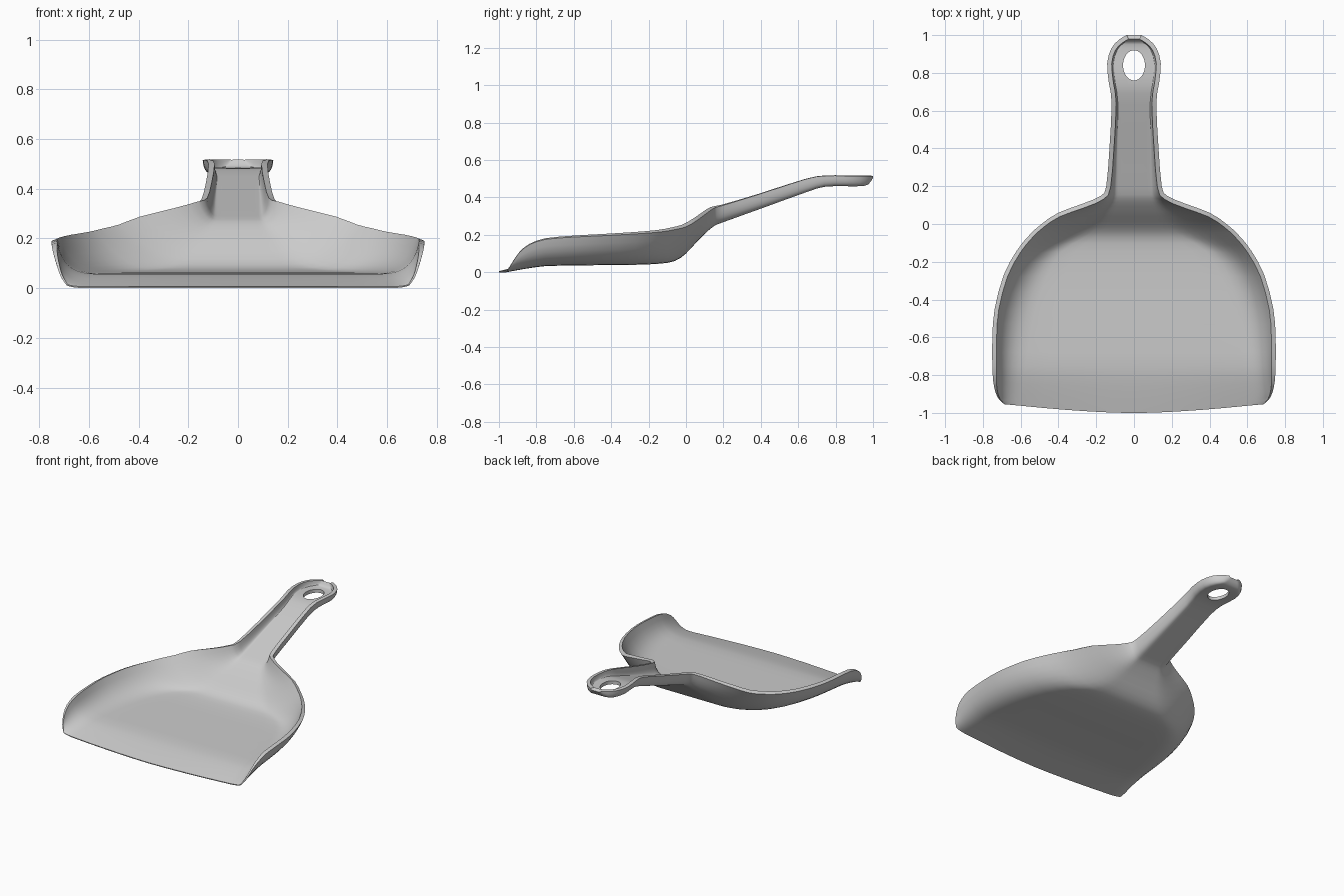
import bpy, bmesh, math

if "Cube" in bpy.data.objects:
    bpy.data.objects.remove(bpy.data.objects["Cube"])

# Cross-sections front to back:
# y, floor half-width, rim half-width, floor z, rim z, wall fullness
SECTIONS = [
    (-1.00, .60, .690, .000, .012, .8),
    (-.975, .60, .715, .004, .050, .85),
    (-.93, .60, .733, .011, .105, .85),
    (-.86, .59, .745, .021, .148, .85),
    (-.75, .575, .750, .033, .176, .85),
    (-.60, .55, .750, .036, .188, .8),
    (-.45, .52, .738, .038, .195, .75),
    (-.27, .46, .690, .040, .205, .7),
    (-.14, .38, .620, .046, .215, .6),
    (-.06, .26, .555, .060, .228, .5),
    (.00, .19, .490, .100, .243, .45),
    (.06, .14, .400, .165, .278, .4),
    (.11, .11, .265, .214, .315, .45),
    (.15, .09, .175, .247, .343, .6),
    (.20, .085, .147, .268, .358, .8),
    (.40, .085, .130, .340, .420, .9),
    (.64, .085, .118, .427, .498, .9),
    (.74, .095, .132, .457, .515, .9),
    (.85, .105, .142, .460, .515, .9),
    (.93, .085, .120, .460, .515, .9),
    (.975, .050, .080, .470, .515, .9),
    (1.00, .020, .040, .505, .515, .9),
]
FLOOR_STEPS, WALL_STEPS, SUB = 5, 7, 2


def smooth_rows(rows, sub):
    """Catmull-Rom interpolation between sections."""
    out = []
    for i in range(len(rows) - 1):
        a, b, c, d = (rows[max(i - 1, 0)], rows[i], rows[i + 1],
                      rows[min(i + 2, len(rows) - 1)])
        for s in range(sub):
            t = s / sub
            out.append([.5 * (2*q + (r - p)*t + (2*p - 5*q + 4*r - s3)*t*t
                        + (3*q - p - 3*r + s3)*t**3)
                        for p, q, r, s3 in zip(a, b, c, d)])
    return out + [list(rows[-1])]


def half_profile(f, w, zf, zr, k):
    """Flat floor followed by a curved wall up to the rim."""
    pts = [(f * i / FLOOR_STEPS, zf) for i in range(FLOOR_STEPS)]
    cx = f + k * (w - f)
    for i in range(WALL_STEPS + 1):
        t = i / WALL_STEPS
        pts.append(((1-t)**2*f + 2*t*(1-t)*cx + t*t*w,
                    (1-t*t)*zf + t*t*zr))
    return pts


# Dustpan shell: pan and channel handle in one lofted surface
bm = bmesh.new()
grid, thick = [], []
for y, f, w, zf, zr, k in smooth_rows(SECTIONS, SUB):
    half = half_profile(f, w, zf, zr, k)
    full = [(-x, z) for x, z in half[:0:-1]] + half
    bend = .05 * max(0, min(1, (-.75 - y) / .25))   # bowed front lip
    grid.append([bm.verts.new((x, y + bend * (abs(x) / .7)**1.6, z)) for x, z in full])
    thick += [min(1, .25 + (y + 1) * 3.4)] * len(full)
for r0, r1 in zip(grid, grid[1:]):
    for j in range(len(r0) - 1):
        bm.faces.new((r0[j], r0[j+1], r1[j+1], r1[j]))
mesh = bpy.data.meshes.new("dustpan")
bm.to_mesh(mesh)
bm.free()
pan = bpy.data.objects.new("dustpan", mesh)
bpy.context.collection.objects.link(pan)

# Wall thickness, tapering at the front lip
group = pan.vertex_groups.new(name="thickness")
for i, t in enumerate(thick):
    group.add([i], t, 'REPLACE')
solid = pan.modifiers.new("wall", 'SOLIDIFY')
solid.thickness = .024
solid.offset = 1
solid.vertex_group = "thickness"

# Hanging hole
bpy.ops.mesh.primitive_cylinder_add(vertices=32, radius=1, depth=1, location=(0, .84, .48))
cutter = bpy.context.object
cutter.name = "hole_cutter"
cutter.scale = (.058, .08, .3)
cutter.hide_render = True
hole = pan.modifiers.new("hanging_hole", 'BOOLEAN')
hole.operation = 'DIFFERENCE'
hole.solver = 'EXACT'
hole.object = cutter

bpy.ops.object.select_all(action='DESELECT')
pan.select_set(True)
bpy.context.view_layer.objects.active = pan
for name in ("wall", "hanging_hole"):
    bpy.ops.object.modifier_apply(modifier=name)
bpy.data.objects.remove(cutter)
bpy.ops.object.shade_smooth_by_angle(angle=math.radians(40))
